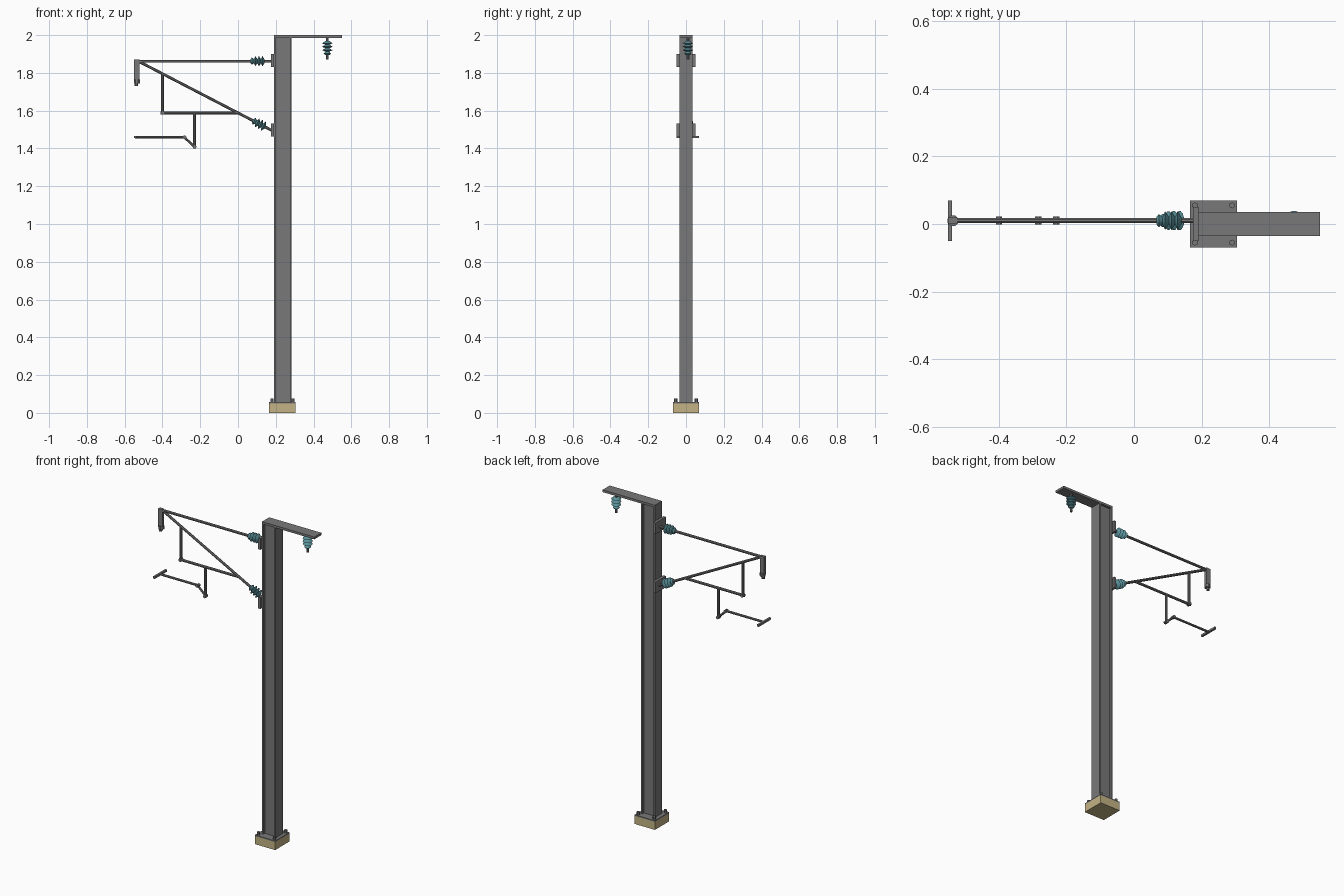
import bpy, bmesh, math
from mathutils import Vector

if "Cube" in bpy.data.objects:
    bpy.data.objects.remove(bpy.data.objects["Cube"])


def material(name, rgb):
    m = bpy.data.materials.new(name)
    m.diffuse_color = (*rgb, 1)
    m.use_nodes = True
    m.node_tree.nodes["Principled BSDF"].inputs["Base Color"].default_value = m.diffuse_color
    return m


STEEL = material("steel_grey", (0.19, 0.19, 0.19))
CONCRETE = material("tan_concrete", (0.55, 0.45, 0.23))
GLASS = material("teal_glass", (0.10, 0.28, 0.32))
Y = 0.01  # the cantilever frame sits slightly behind the mast centre


def finish(name, bm, mat):
    bmesh.ops.recalc_face_normals(bm, faces=bm.faces)
    me = bpy.data.meshes.new(name)
    bm.to_mesh(me)
    bm.free()
    me.materials.append(mat)
    ob = bpy.data.objects.new(name, me)
    bpy.context.collection.objects.link(ob)
    return ob


def box(name, x0, x1, y0, y1, z0, z1, mat=STEEL):
    bm = bmesh.new()
    bmesh.ops.create_cube(bm, size=1)
    for v in bm.verts:
        v.co = ((x0 + x1) / 2 + v.co.x * (x1 - x0),
                (y0 + y1) / 2 + v.co.y * (y1 - y0),
                (z0 + z1) / 2 + v.co.z * (z1 - z0))
    return finish(name, bm, mat)


def lathe(name, start, direction, profile, mat=STEEL, sides=8):
    """Closed turned part: profile is (distance along axis, radius)."""
    start = Vector(start)
    rot = Vector(direction).to_track_quat('Z', 'Y')
    bm = bmesh.new()
    rings = []
    for d, r in profile:
        rings.append([bm.verts.new(start + rot @ Vector((
            r * math.cos(math.tau * (i + 0.5) / sides),
            r * math.sin(math.tau * (i + 0.5) / sides), d))) for i in range(sides)])
    for a, b in zip(rings, rings[1:]):
        for i in range(sides):
            j = (i + 1) % sides
            bm.faces.new((a[i], a[j], b[j], b[i]))
    bm.faces.new(rings[0])
    bm.faces.new(rings[-1])
    return finish(name, bm, mat)


def tube(name, a, b, r=0.008, mat=STEEL):
    d = Vector(b) - Vector(a)
    return lathe(name, a, d, [(0, r), (d.length, r)], mat)


def insulator(name, start, direction):
    """Four sheds, the last one smaller."""
    step, prof = 0.0185, [(0, 0.011)]
    for k, r in enumerate((0.029, 0.029, 0.028, 0.020)):
        prof += [(step * (k + 0.6), r), (step * (k + 1), 0.011)]
    return lathe(name, start, direction, prof, GLASS, 12)


# footing, base plate and anchor bolts
box("footing", 0.165, 0.305, -0.07, 0.07, 0, 0.05, CONCRETE)
box("base_plate", 0.165, 0.305, -0.07, 0.07, 0.05, 0.057)
for x in (0.18, 0.29):
    for y in (-0.055, 0.055):
        lathe("anchor_bolt", (x, y, 0.055), (0, 0, 1), [(0, 0.009), (0.02, 0.009)], sides=6)

# H-section mast: extruded profile with recessed sides
outline = [(0.19, -0.035), (0.199, -0.035), (0.199, -0.02), (0.275, -0.02),
           (0.275, -0.035), (0.284, -0.035)]
outline += [(x, -y) for x, y in reversed(outline)]
bm = bmesh.new()
face = bm.faces.new([bm.verts.new((x, y, 0.055)) for x, y in outline])
ext = bmesh.ops.extrude_face_region(bm, geom=[face])
bmesh.ops.translate(bm, vec=(0, 0, 1.932),
                    verts=[v for v in ext["geom"] if isinstance(v, bmesh.types.BMVert)])
finish("mast", bm, STEEL)

# top cross arm with hanging insulator
box("top_arm", 0.19, 0.55, -0.035, 0.035, 1.986, 2.0)
tube("hanger_rod", (0.473, Y, 1.988), (0.473, Y, 1.87))
insulator("hanging_insulator", (0.473, Y, 1.968), (0, 0, -1))

# wall brackets on the mast
for z in (1.865, 1.497):
    box("bracket", 0.174, 0.19, -0.05, 0.05, z - 0.035, z + 0.035)

# main cantilever tubes with their insulators
top_a, top_b = Vector((0.18, Y, 1.862)), Vector((-0.54, Y, 1.862))
dia_a, dia_b = Vector((0.18, Y, 1.495)), Vector((-0.52, Y, 1.858))
for name, a, b in (("top_tube", top_a, top_b), ("diagonal_tube", dia_a, dia_b)):
    tube(name, a, b)
    d = (b - a).normalized()
    insulator(name + "_insulator", a + d * 0.04, d)

# messenger wire support at the tip
box("tip_drop", -0.55, -0.522, Y - 0.009, Y + 0.009, 1.755, 1.87)
lathe("tip_clamp", (-0.535, Y, 1.745), (0, 0, 1), [(0, 0.017), (0.02, 0.017)])
lathe("tip_hook", (-0.539, Y, 1.73), (0, 0, 1), [(0, 0.010), (0.016, 0.010)])

# lower frame carrying the steady arm
tube("frame_strut", (-0.399, Y, 1.795), (-0.399, Y, 1.58))
tube("frame_tube", (-0.41, Y, 1.588), (0.0, Y, 1.588))
tube("drop_tube", (-0.23, Y, 1.588), (-0.23, Y, 1.40))
tube("steady_arm_knee", (-0.23, Y, 1.408), (-0.285, Y, 1.46), 0.007)
tube("steady_arm", (-0.28, Y, 1.46), (-0.545, Y, 1.46), 0.007)
for x, z in ((-0.399, 1.588), (-0.23, 1.408), (-0.283, 1.459)):
    tube("joint", (x, Y - 0.012, z), (x, Y + 0.012, z), 0.010)
box("contact_wire_clip", -0.55, -0.538, -0.05, 0.07, 1.454, 1.467)
